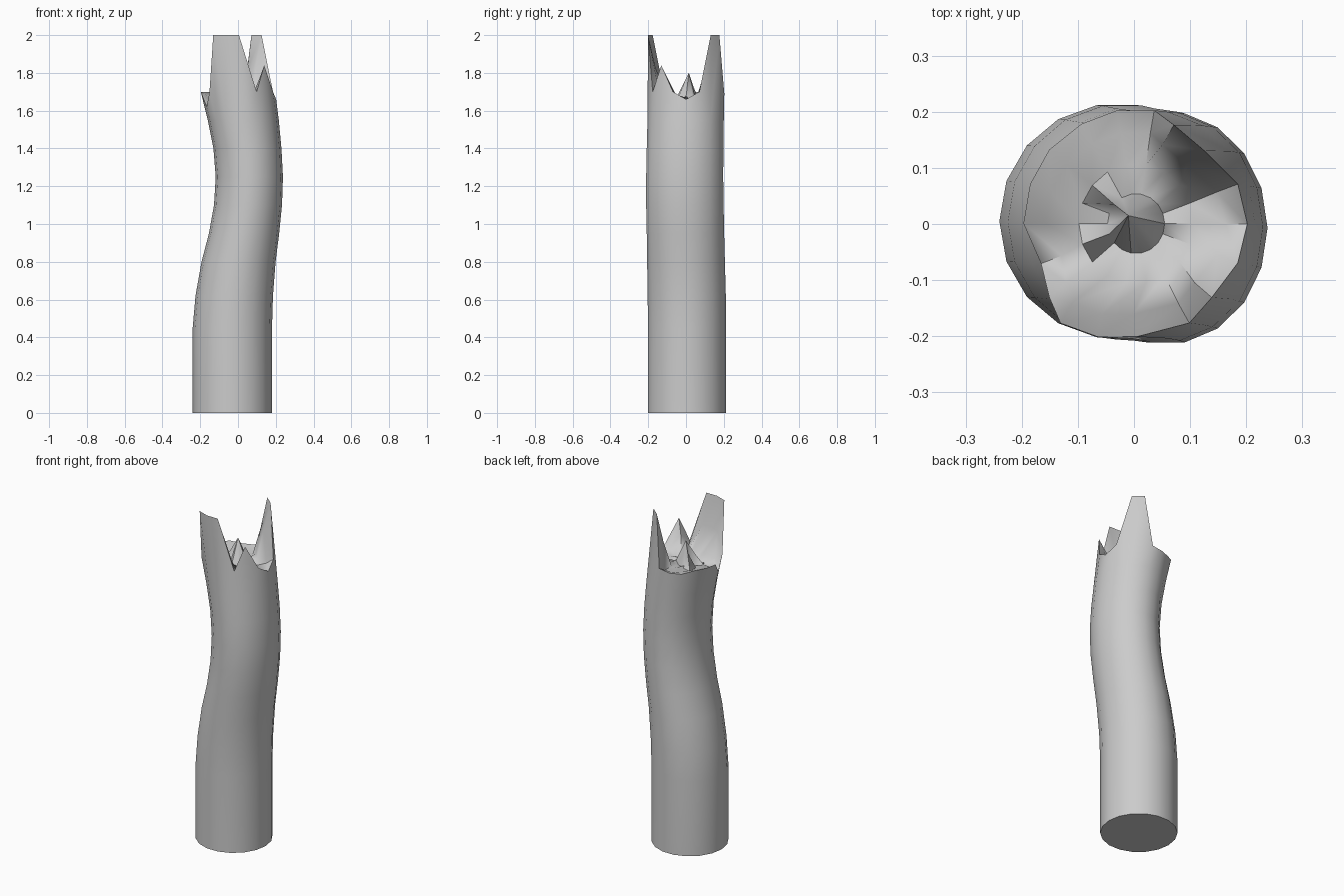
import bpy, bmesh, math, random

if "Cube" in bpy.data.objects:
    bpy.data.objects.remove(bpy.data.objects["Cube"])

random.seed(4)
SIDES = 18

# Trunk path: height, centre x, centre y, radius x, radius y
PATH = [
    (0.00, -0.030, 0.005, 0.210, 0.210),
    (0.45, -0.030, 0.005, 0.210, 0.210),
    (0.62, -0.020, 0.004, 0.205, 0.210),
    (0.80, 0.003, 0.000, 0.196, 0.209),
    (0.95, 0.032, -0.003, 0.186, 0.208),
    (1.10, 0.053, -0.006, 0.180, 0.208),
    (1.25, 0.060, -0.007, 0.178, 0.207),
    (1.40, 0.050, -0.005, 0.180, 0.206),
    (1.55, 0.028, -0.002, 0.188, 0.205),
    (1.70, 0.000, 0.001, 0.197, 0.205),
    (2.00, -0.030, 0.000, 0.202, 0.204),
]

# Broken rim height for each side, counter-clockwise from +x
RIM = [1.66, 1.70, 2.0, 2.0, 1.69, 1.68, 1.68, 1.70, 1.70,
       1.70, 1.62, 1.70, 2.0, 2.0, 2.0, 1.70, 1.84, 1.70]


def section(z):
    """Interpolated centre and radii at a height."""
    for a, b in zip(PATH, PATH[1:]):
        if z <= b[0]:
            t = (z - a[0]) / (b[0] - a[0])
            return [p + (q - p) * t for p, q in zip(a[1:], b[1:])]
    return PATH[-1][1:]


def point(i, z, scale=1.0):
    cx, cy, rx, ry = section(z)
    a = math.tau * i / SIDES
    return (cx + rx * scale * math.cos(a), cy + ry * scale * math.sin(a), z)


bm = bmesh.new()


def bridge(low, high):
    for i in range(SIDES):
        j = (i + 1) % SIDES
        bm.faces.new((low[i], low[j], high[j], high[i]))


# Bark: stacked rings ending in the splintered rim
rings = [[bm.verts.new(point(i, p[0])) for i in range(SIDES)] for p in PATH[:9]]
rings.append([bm.verts.new(point(i, h)) for i, h in enumerate(RIM)])

# Broken wood inside: rings falling from the rim to an uneven floor
for scale, keep, rough in ((0.80, 0.5, 0.01), (0.52, 0.08, 0.015), (0.26, 0.0, 0.02)):
    ring = []
    for i, h in enumerate(RIM):
        z = 1.66 + (h - 1.66) * keep + random.uniform(-rough, rough)
        x, y, _ = point(i, h, scale)
        if scale < 0.6:
            x, y, _ = point(i, 1.68, scale)
        ring.append(bm.verts.new((x, y, z)))
    rings.append(ring)

# Splinters standing up from the heartwood
for i, z in ((7, 1.74), (10, 1.72)):
    rings[-1][i].co.z = z
tip = bm.verts.new((-0.01, 0.015, 1.80))

for low, high in zip(rings, rings[1:]):
    bridge(low, high)
for i in range(SIDES):
    bm.faces.new((rings[-1][i], rings[-1][(i + 1) % SIDES], tip))
bm.faces.new(rings[0][::-1])
bmesh.ops.recalc_face_normals(bm, faces=bm.faces)

mesh = bpy.data.meshes.new("broken_trunk")
bm.to_mesh(mesh)
bm.free()
trunk = bpy.data.objects.new("broken_trunk", mesh)
bpy.context.collection.objects.link(trunk)
bpy.context.view_layer.objects.active = trunk
trunk.select_set(True)
bpy.ops.object.shade_smooth_by_angle(angle=math.radians(50))
